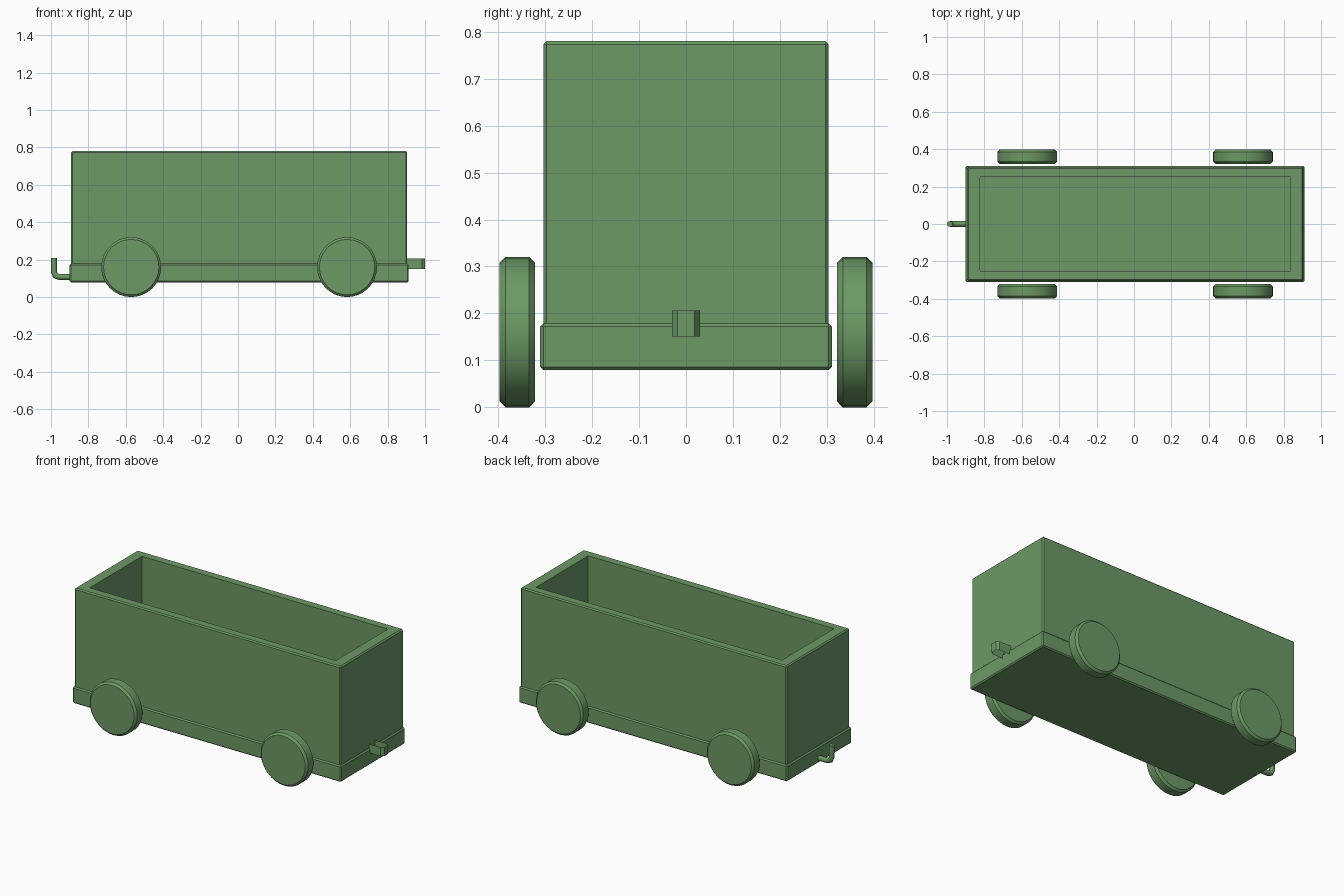
import bpy, bmesh
from math import radians
from mathutils import Matrix, Vector

if "Cube" in bpy.data.objects:
    bpy.data.objects.remove(bpy.data.objects["Cube"])

CX = 0.006  # the body sits slightly right of the couplings' midpoint

green = bpy.data.materials.new("green_paint")
green.diffuse_color = (0.15, 0.32, 0.13, 1)
green.use_nodes = True
green.node_tree.nodes["Principled BSDF"].inputs["Base Color"].default_value = green.diffuse_color


def add_object(name, data):
    ob = bpy.data.objects.new(name, data)
    bpy.context.collection.objects.link(ob)
    data.materials.append(green)
    return ob


def finish(name, bm):
    bmesh.ops.recalc_face_normals(bm, faces=bm.faces)
    me = bpy.data.meshes.new(name)
    bm.to_mesh(me)
    bm.free()
    return add_object(name, me)


def bevelled_box(half_x, half_y, z0, z1, bevel):
    bm = bmesh.new()
    m = Matrix.Translation((CX, 0, (z0 + z1) / 2)) @ Matrix.Diagonal(
        (2 * half_x, 2 * half_y, z1 - z0, 1))
    bmesh.ops.create_cube(bm, size=1, matrix=m)
    bmesh.ops.bevel(bm, geom=bm.edges[:], offset=bevel, segments=1,
                    affect='EDGES')
    return bm


# Chassis slab
finish("chassis", bevelled_box(0.906, 0.311, 0.079, 0.179, 0.007))

# Open tub: bevelled box with a rim and a sunken floor
bm = bevelled_box(0.898, 0.304, 0.172, 0.780, 0.007)
top = max(bm.faces, key=lambda f: f.calc_center_median().z)
rim = bmesh.ops.extrude_discrete_faces(bm, faces=[top])["faces"][0]
for v in rim.verts:
    v.co.x = CX + (0.830 if v.co.x > CX else -0.830)
    v.co.y = 0.251 if v.co.y > 0 else -0.251
floor = bmesh.ops.extrude_discrete_faces(bm, faces=[rim])["faces"][0]
for v in floor.verts:
    v.co.z = 0.24
finish("tub", bm)

# Four wheels with chamfered rims
for side, y in (("front", -0.3595), ("back", 0.3595)):
    for end, x in (("left", -0.577), ("right", 0.577)):
        bm = bmesh.new()
        m = Matrix.Translation((CX + x, y, 0.160)) @ Matrix.Rotation(
            radians(90), 4, 'X')
        bmesh.ops.create_cone(bm, cap_ends=True, segments=32, radius1=0.160,
                              radius2=0.160, depth=0.075, matrix=m)
        rims = [e for e in bm.edges
                if any(len(f.verts) > 4 for f in e.link_faces)]
        bmesh.ops.bevel(bm, geom=rims, offset=0.012, segments=1,
                        affect='EDGES')
        ob = finish(f"wheel_{side}_{end}", bm)
        bpy.ops.object.select_all(action='DESELECT')
        ob.select_set(True)
        bpy.context.view_layer.objects.active = ob
        bpy.ops.object.shade_smooth_by_angle(angle=radians(30))

# Coupling loop on the right end: thin U-shaped band
bm = bmesh.new()
path = [(0.903, -0.030), (0.983, -0.030), (1.0, -0.018),
        (1.0, 0.018), (0.983, 0.030), (0.903, 0.030)]
rows = [[bm.verts.new((x, y, z)) for x, y in path] for z in (0.151, 0.206)]
for i in range(len(path) - 1):
    bm.faces.new((rows[0][i], rows[0][i + 1], rows[1][i + 1], rows[1][i]))
finish("coupling_loop", bm)

# Coupling hook on the left end: bent rod
cu = bpy.data.curves.new("coupling_hook", 'CURVE')
cu.dimensions = '3D'
cu.bevel_depth = 0.016
cu.bevel_resolution = 2
cu.use_fill_caps = True
pts = [(-0.89, 0.107), (-0.955, 0.107), (-0.976, 0.114),
       (-0.984, 0.135), (-0.984, 0.209)]
sp = cu.splines.new('POLY')
sp.points.add(len(pts) - 1)
for p, (x, z) in zip(sp.points, pts):
    p.co = (x, 0, z, 1)
add_object("coupling_hook", cu)
